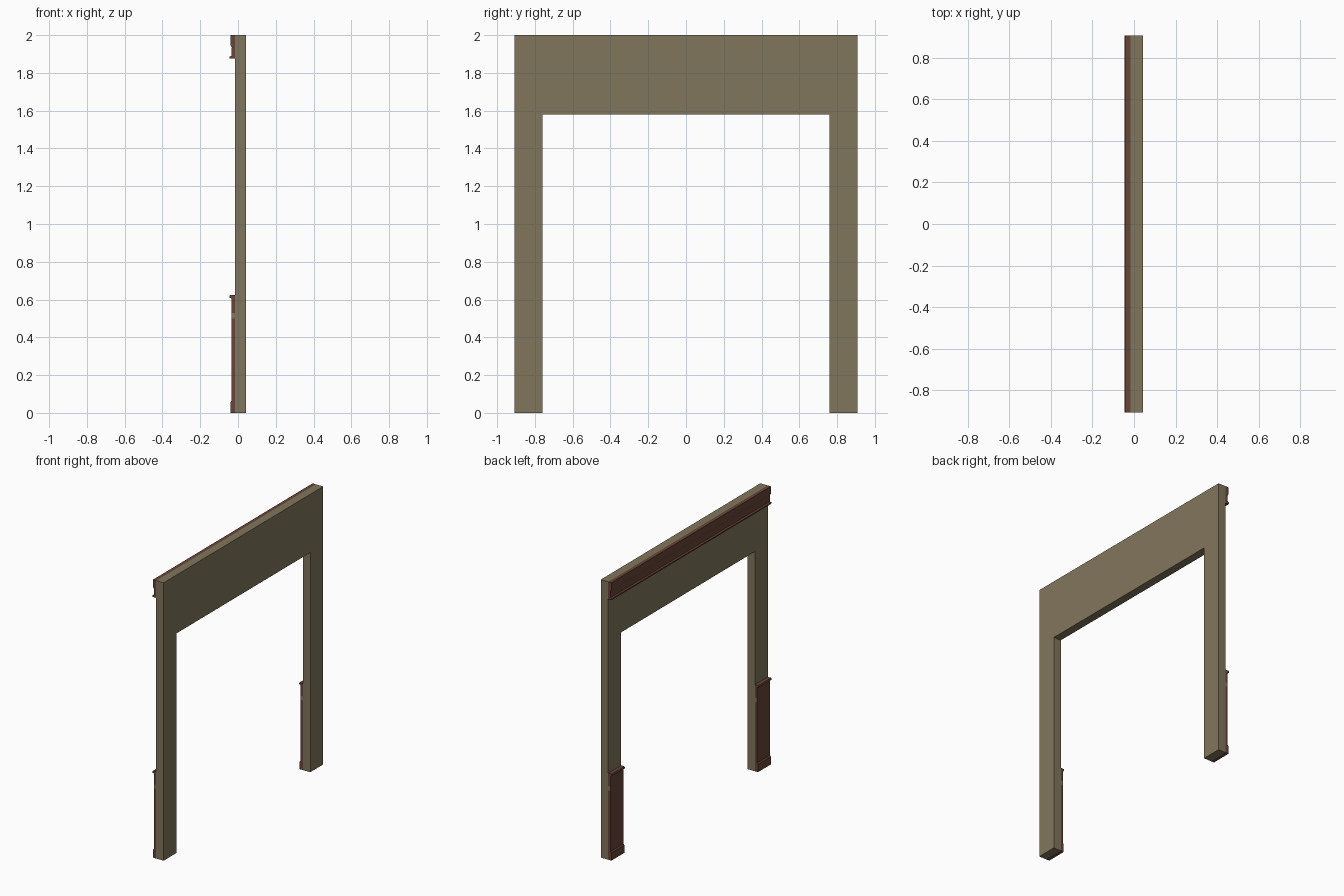
import bpy, bmesh

if "Cube" in bpy.data.objects:
    bpy.data.objects.remove(bpy.data.objects["Cube"])

def material(name, rgb):
    m = bpy.data.materials.new(name)
    m.diffuse_color = (*rgb, 1)
    m.use_nodes = True
    m.node_tree.nodes["Principled BSDF"].inputs["Base Color"].default_value = m.diffuse_color
    return m

WALL = material("tan plaster", (0.222, 0.182, 0.108))
TRIM = material("dark brown wood", (0.135, 0.058, 0.040))
BACK, FRONT = -0.016, 0.043      # wall faces in x
W, OPEN_W, OPEN_H = 0.907, 0.76, 1.58

def extruded(name, outline, place, a, b, mats, band=None):
    """Extrude a 2D outline from a to b; place(u, v, w) maps to 3D.
    Cap faces inside the z band receive the second material."""
    bm = bmesh.new()
    verts = [bm.verts.new(place(u, v, a)) for u, v in outline]
    face = bm.faces.new(verts)
    res = bmesh.ops.extrude_face_region(bm, geom=[face], use_keep_orig=True)
    moved = [g for g in res["geom"] if isinstance(g, bmesh.types.BMVert)]
    delta = place(0, 0, b)
    start = place(0, 0, a)
    bmesh.ops.translate(bm, verts=moved, vec=[d - s for d, s in zip(delta, start)])
    if band:
        for z in band:
            bmesh.ops.bisect_plane(bm, geom=bm.verts[:] + bm.edges[:] + bm.faces[:],
                                   plane_co=(0, 0, z), plane_no=(0, 0, 1))
    bmesh.ops.recalc_face_normals(bm, faces=bm.faces)
    if band:
        for f in bm.faces:
            if abs(f.normal.y) > 0.9 and band[0] < f.calc_center_median().z < band[1]:
                f.material_index = 1
    me = bpy.data.meshes.new(name)
    bm.to_mesh(me)
    bm.free()
    for m in mats:
        me.materials.append(m)
    ob = bpy.data.objects.new(name, me)
    bpy.context.collection.objects.link(ob)
    return ob

# Wall with doorway
extruded("doorway_wall",
         [(-W, 0), (-OPEN_W, 0), (-OPEN_W, OPEN_H), (OPEN_W, OPEN_H),
          (OPEN_W, 0), (W, 0), (W, 2), (-W, 2)],
         lambda u, v, w: (w, u, v), BACK, FRONT, [WALL])

along_y = lambda u, v, w: (u, w, v)

# Crown moulding across the top
crown = [(BACK, 1.875), (-0.043, 1.875), (-0.045, 1.879), (-0.045, 1.886),
         (-0.035, 1.891), (-0.033, 1.935), (-0.041, 1.948), (-0.041, 2.0), (BACK, 2.0)]
extruded("crown_moulding", crown, along_y, -W, W, [TRIM])

# Wainscot with skirting and cap rail on both posts, pale band on its ends
wainscot = [(BACK, 0), (-0.041, 0), (-0.041, 0.055), (-0.034, 0.065),
            (-0.034, 0.605), (-0.045, 0.61), (-0.045, 0.619), (-0.043, 0.623), (BACK, 0.623)]
for side, a, b in (("left", -W, -OPEN_W), ("right", OPEN_W, W)):
    extruded(side + "_wainscot", wainscot, along_y, a, b, [TRIM, WALL], (0.50, 0.53))
